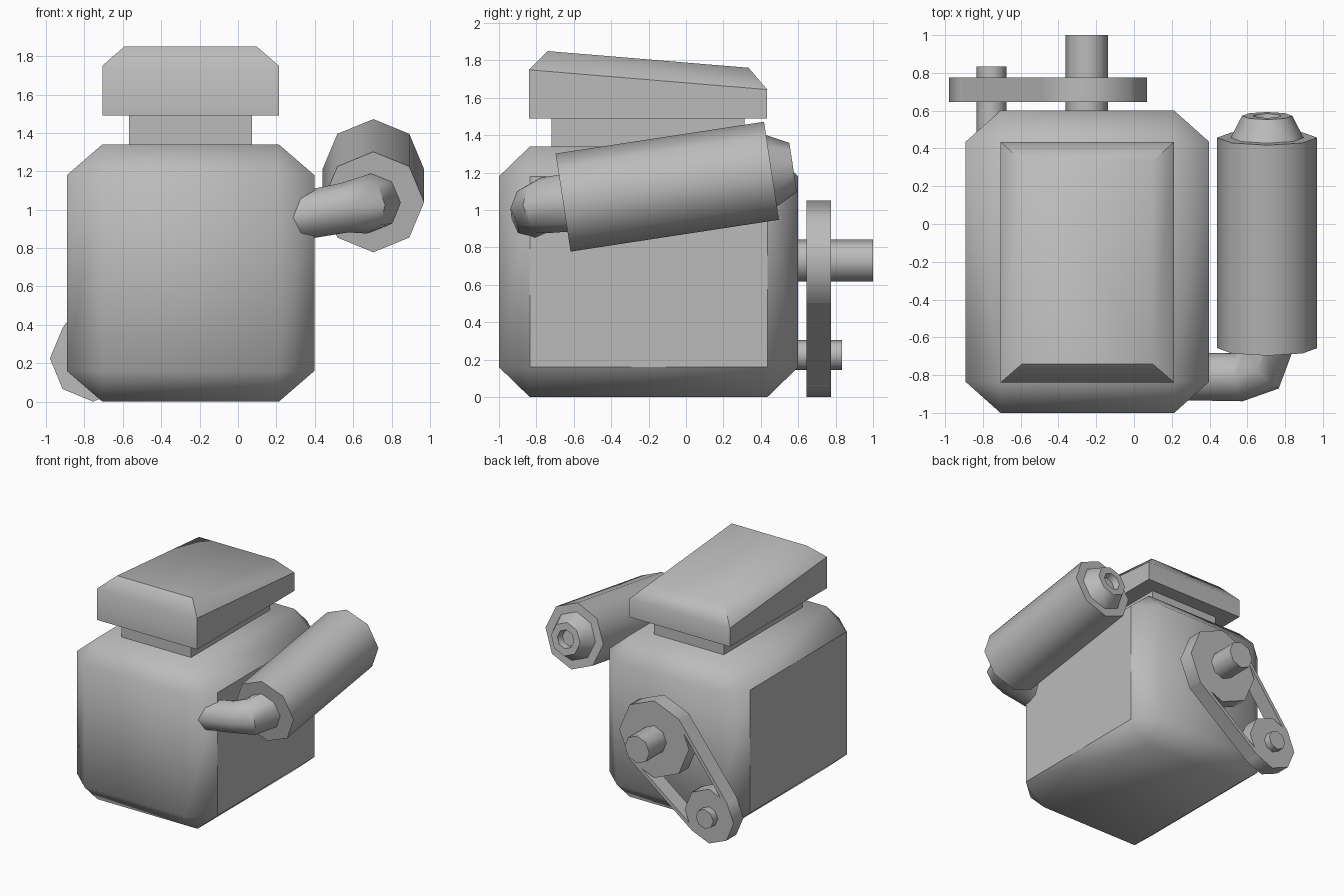
import bpy, bmesh, math
from mathutils import Vector

cube = bpy.data.objects.get("Cube")
if cube:
    bpy.data.objects.remove(cube, do_unlink=True)

grey = bpy.data.materials.new("plain_grey")
grey.use_nodes = True
grey.diffuse_color = (0.5, 0.5, 0.5, 1)
grey.node_tree.nodes["Principled BSDF"].inputs["Base Color"].default_value = (0.5, 0.5, 0.5, 1)


def finish(name, bm):
    """Turn a bmesh into a softly shaded object that keeps its sharp edges."""
    bmesh.ops.recalc_face_normals(bm, faces=bm.faces)
    for f in bm.faces:
        f.smooth = True
    mesh = bpy.data.meshes.new(name)
    bm.to_mesh(mesh)
    bm.free()
    mesh.set_sharp_from_angle(angle=math.radians(46.5))
    mesh.materials.append(grey)
    obj = bpy.data.objects.new(name, mesh)
    bpy.context.collection.objects.link(obj)


def hull(name, points):
    """Convex solid around the given points."""
    bm = bmesh.new()
    for p in points:
        bm.verts.new(p)
    bmesh.ops.convex_hull(bm, input=bm.verts)
    bmesh.ops.dissolve_limit(bm, angle_limit=0.01, verts=bm.verts, edges=bm.edges)
    finish(name, bm)


def tube(name, stations, sides=8):
    """Loft octagonal rings; each station is (centre, direction, radius)."""
    bm = bmesh.new()
    rings = []
    for centre, direction, r in stations:
        d = Vector(direction).normalized()
        side = d.cross(Vector((0, 0, 1))).normalized()
        up = side.cross(d)
        angles = [math.tau * i / sides for i in range(sides)]
        rings.append([bm.verts.new(Vector(centre) + r * (math.cos(a) * side + math.sin(a) * up))
                      for a in angles])
    for a, b in zip(rings, rings[1:]):
        for i in range(sides):
            j = (i + 1) % sides
            bm.faces.new((a[i], a[j], b[j], b[i]))
    bm.faces.new(rings[0])
    bm.faces.new(rings[-1])
    finish(name, bm)


def rect(cx, cy, hx, hy):
    return [(cx + sx * hx, cy + sy * hy) for sx in (-1, 1) for sy in (-1, 1)]


# Main block: a box with wide chamfers on every edge
centre = Vector((-0.247, -0.2, 0.67))
half = Vector((0.645, 0.8, 0.67))
inner = half - Vector((0.185, 0.165, 0.16))
block = []
for axis in range(3):
    size = inner.copy()
    size[axis] = half[axis]
    for sx in (-1, 1):
        for sy in (-1, 1):
            for sz in (-1, 1):
                block.append(centre + Vector((sx * size.x, sy * size.y, sz * size.z)))
hull("engine_block", block)

# Neck under the cover
hull("cover_neck", [(x, y, z) for x, y in rect(-0.247, -0.203, 0.32, 0.517) for z in (1.3, 1.5)])

# Sloping top cover with bevelled upper edge
slope = -0.083
cover = [(x, y, 1.49) for x, y in rect(-0.247, -0.203, 0.46, 0.637)]
cover += [(x, y, 1.75 + slope * (y + 0.84)) for x, y in rect(-0.247, -0.203, 0.46, 0.637)]
cover += [(x, y, 1.85 + slope * (y + 0.74)) for x, y in rect(-0.247, -0.203, 0.345, 0.537)]
hull("top_cover", cover)

# Exhaust can with tapered, hollow outlet
axis = Vector((0, 1.114, 0.17)).normalized()
front = Vector((0.705, -0.657, 1.04))
profile = [(0, 0.265), (1.127, 0.265), (1.127, 0.193), (1.244, 0.133), (1.244, 0.075), (1.19, 0.065)]
tube("exhaust_can", [(front + axis * d, axis, r) for d, r in profile])

# Bent pipe from block to exhaust can
tube("exhaust_pipe", [
    ((0.2, -0.81, 0.945), (1, 0, 0.17), 0.122),
    ((0.555, -0.81, 1.01), (1, 0.15, 0.17), 0.13),
    ((0.66, -0.765, 1.025), (1, 1, 0.15), 0.15),
    ((0.705, -0.62, 1.04), axis, 0.155),
])

# Pulleys and shafts: x, z, pulley radius, shaft radius, shaft end
pulleys = [("upper", -0.25, 0.73, 0.32, 0.113, 1.0), ("lower", -0.755, 0.225, 0.225, 0.08, 0.835)]
back = (0, 1, 0)
for name, x, z, r, shaft, end in pulleys:
    tube(name + "_pulley", [((x, y, z), back, r) for y in (0.645, 0.775)])
    tube(name + "_shaft", [((x, y, z), back, shaft) for y in (0.35, end)])

# Belt runs joining the pulleys along both tangents
for name, s in (("outer", 1), ("inner", -1)):
    points = []
    for _, x, z, r, _, _ in pulleys:
        for d in (r, r - 0.03):
            k = s * d * math.sqrt(0.5)
            points += [(x - k, y, z + k) for y in (0.645, 0.775)]
    hull(name + "_belt_run", points)
